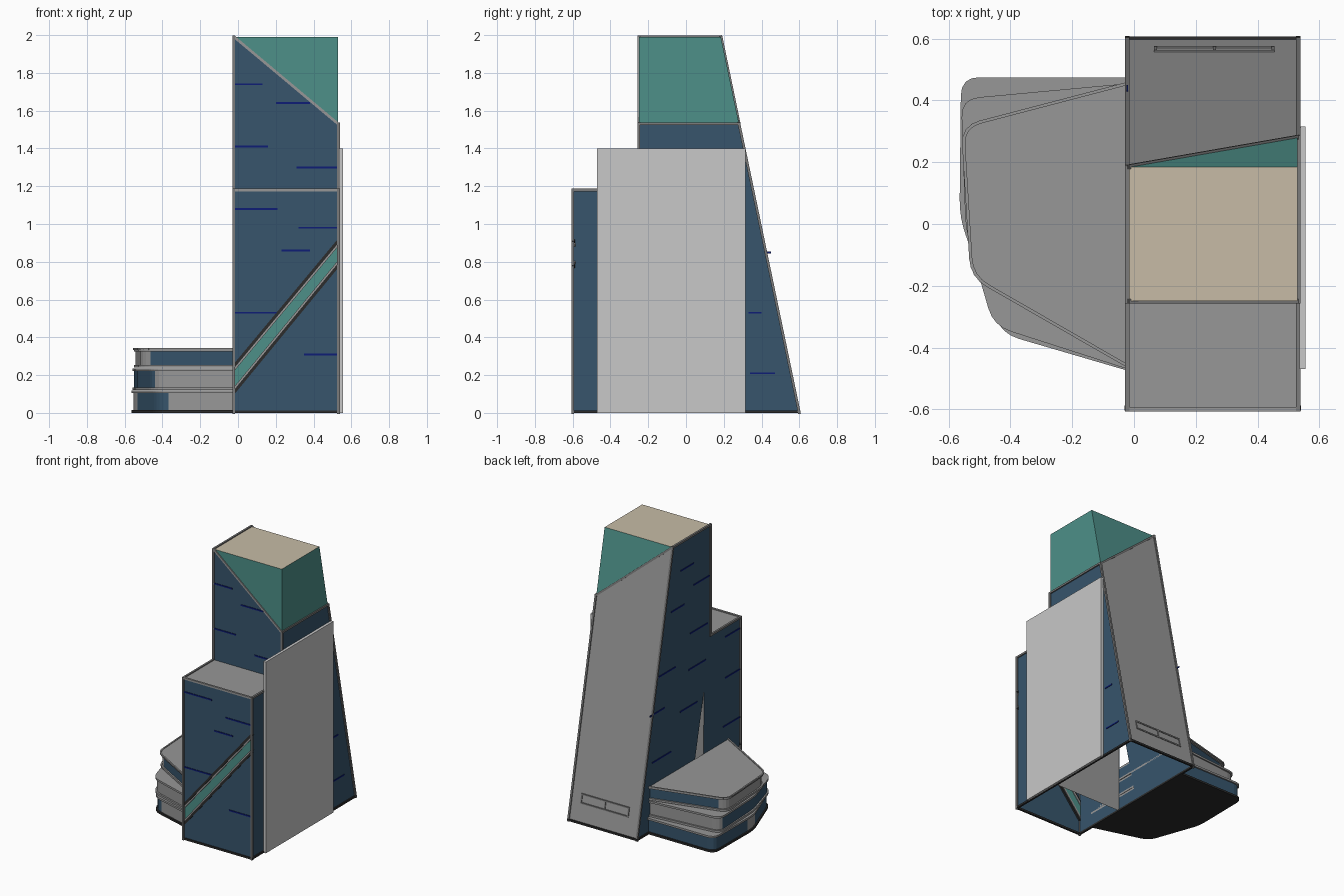
import bpy, bmesh
from mathutils import Vector

if "Cube" in bpy.data.objects:
    bpy.data.objects.remove(bpy.data.objects["Cube"])


def material(name, r, g, b):
    m = bpy.data.materials.new(name)
    m.use_nodes = True
    m.diffuse_color = (r, g, b, 1)
    m.node_tree.nodes["Principled BSDF"].inputs["Base Color"].default_value = (r, g, b, 1)
    return m


BLUE = material("blue_glass", .038, .09, .15)
TEAL = material("teal_glass", .075, .28, .25)
GREY = material("concrete_grey", .31, .31, .31)
PALE = material("pale_panel", .58, .58, .58)
BEIGE = material("beige_roof", .57, .5, .38)
NAVY = material("navy_line", .004, .012, .18)
FRAME = material("frame_grey", .2, .2, .2)
DARK = material("dark_trim", .025, .025, .025)


def build(name, verts, faces, *mats):
    mesh = bpy.data.meshes.new(name)
    mesh.from_pydata([tuple(v) for v in verts], [], faces)
    for m in mats:
        mesh.materials.append(m)
    bm = bmesh.new()
    bm.from_mesh(mesh)
    bmesh.ops.recalc_face_normals(bm, faces=bm.faces)
    bm.to_mesh(mesh)
    bm.free()
    ob = bpy.data.objects.new(name, mesh)
    bpy.context.scene.collection.objects.link(ob)
    return ob


def panel(name, pts, mat):
    return build(name, pts, [range(len(pts))], mat)


def extrude(name, pts, offset, *mats):
    n = len(pts)
    pts = [Vector(p) for p in pts]
    faces = [range(n), range(n, 2 * n)]
    faces += [(i, (i + 1) % n, (i + 1) % n + n, i + n) for i in range(n)]
    return build(name, pts + [p + Vector(offset) for p in pts], faces, *mats)


def box(name, a, b, mat):
    (x0, y0, z0), (x1, y1, z1) = a, b
    base = [(x0, y0, z0), (x1, y0, z0), (x1, y1, z0), (x0, y1, z0)]
    return extrude(name, base, (0, 0, z1 - z0), mat)


def beam(name, a, b, mat=FRAME, w=.014):
    a, b = Vector(a), Vector(b)
    d = (b - a).normalized()
    up = Vector((0, 1, 0)) if abs(d.y) < .9 else Vector((0, 0, 1))
    u = d.cross(up).normalized() * w / 2
    v = d.cross(u).normalized() * w / 2
    a, b = a - d * w * .4, b + d * w * .4
    return extrude(name, [a + u + v, a - u + v, a - u - v, a + u - v], b - a, mat)


# Main tower dimensions
L, R = -.02, .53
FRONT, STEP, BACK = -.6, -.25, .6
LOW, SHOULDER, TOP = 1.18, 1.53, 1.99


def back_y(z):
    return BACK - .415 * z / TOP


# Side walls; the left one has a tall wedge-shaped opening
left = [(FRONT, 0), (FRONT, LOW), (STEP, LOW), (STEP, TOP), (back_y(TOP), TOP),
        (BACK, 0), (0, 0), (-.18, .8), (-.17, 0)]
right = [(FRONT, 0), (FRONT, LOW), (STEP, LOW), (STEP, SHOULDER),
         (back_y(SHOULDER), SHOULDER), (BACK, 0)]
panel("left_wall", [(L, y, z) for y, z in left], BLUE)
panel("right_wall", [(R, y, z) for y, z in right], BLUE)
panel("passage_partition", [(L, -.18, 0), (R, -.18, 0), (R, -.18, .8), (L, -.18, .8)], GREY)

# Front walls, split by the slanted band
panel("front_wall_lower", [(L, FRONT, 0), (R, FRONT, 0), (R, FRONT, .78), (L, FRONT, .11)], BLUE)
panel("front_wall_upper", [(L, FRONT, .25), (R, FRONT, .91), (R, FRONT, LOW), (L, FRONT, LOW)], BLUE)
panel("slanted_band", [(L, -.59, .11), (R, -.59, .78), (R, -.59, .91), (L, -.59, .25)], TEAL)
for side, za, zb, s in (("lower", .11, .78, 1), ("upper", .25, .91, -1)):
    beam(f"band_{side}_trim", (L, -.596, za), (R, -.596, zb), DARK, .016)
    beam(f"band_{side}_lip", (L, -.592, za + s * .018), (R, -.592, zb + s * .018), GREY, .013)
panel("front_block_roof", [(L, FRONT, LOW), (R, FRONT, LOW), (R, STEP, LOW), (L, STEP, LOW)], GREY)
panel("upper_front_wall", [(L, STEP, LOW), (R, STEP, LOW), (R, STEP, SHOULDER), (L, STEP, TOP)], BLUE)

# Sloping back wall with a slot
panel("back_wall", [(L, BACK, 0), (R, BACK, 0), (R, back_y(SHOULDER), SHOULDER),
                    (L, back_y(TOP), TOP)], GREY)
for z in (.14, .2):
    beam("slot_rail", (.07, back_y(z), z), (.45, back_y(z), z), FRAME, .01)
for x in (.07, .26, .45):
    beam("slot_post", (x, back_y(.14), .14), (x, back_y(.2), .2), FRAME, .01)

# Glass crown with a flat roof
crown = [(L, STEP, TOP), (R, STEP, TOP), (R, STEP, SHOULDER),
         (L, back_y(TOP), TOP), (R, back_y(TOP), TOP), (R, back_y(SHOULDER), SHOULDER)]
crown_ob = build("glass_crown", crown, [(0, 2, 1), (3, 4, 5), (1, 2, 5, 4), (0, 1, 4, 3), (0, 3, 5, 2)], TEAL, BEIGE)
for f in crown_ob.data.polygons:
    f.material_index = int(f.normal.z > .9)

# Edge frames on both sides
for x, top in ((L - .002, TOP), (R + .002, SHOULDER)):
    path = [(FRONT, 0), (FRONT, LOW), (STEP, LOW), (STEP, top), (back_y(top), top), (BACK, 0)]
    for (ya, za), (yb, zb) in zip(path, path[1:]):
        beam("side_frame", (x, ya, za), (x, yb, zb))
    beam("side_footing", (x, FRONT, .006), (x, BACK, .006), DARK)
for y in (FRONT, BACK):
    beam("footing", (L, y, .006), (R, y, .006), DARK)
beam("front_block_coping", (L, FRONT, LOW), (R, FRONT, LOW), GREY)
beam("front_slant_frame", (L, STEP, TOP), (R, STEP, SHOULDER), GREY)
beam("back_slant_frame", (L, back_y(TOP), TOP), (R, back_y(SHOULDER), SHOULDER))

# Tall side slab
box("side_slab", (R + .005, -.47, 0), (.555, .315, 1.4), PALE)

# Thin navy lines on the glass
for x0, x1, z in ((-.02, .13, 1.74), (.2, .38, 1.64), (-.02, .16, 1.41), (.31, R, 1.3),
                  (-.02, .21, 1.08), (.32, R, .98), (.23, .38, .86), (-.02, .21, .53), (.35, R, .31)):
    y = STEP if z > LOW else FRONT
    box("front_line", (x0, y - .004, z - .005), (x1, y, z + .005), NAVY)
for y0, y1, z in ((-.06, .09, 1.78), (.05, .2, 1.52), (-.25, -.06, 1.62), (-.22, -.02, 1.28),
                  (.15, .37, 1.1), (-.2, 0, 1.02), (.28, .45, .85), (-.1, .1, .75), (.2, .42, .5),
                  (-.6, -.42, 1.1), (-.6, -.42, .8), (-.6, -.4, .45)):
    box("left_line", (L - .004, y0, z - .005), (L, y1, z + .005), NAVY)
for y0, y1, z in ((.33, .4, .53), (.34, .47, .21)):
    box("right_line", (R, y0, z - .005), (R + .004, y1, z + .005), NAVY)


def rounded(corners, inset=0):
    """Outline with rounded outer corners, pulled in toward the middle."""
    mid = Vector((-.25, 0))
    pts = [Vector(c) for c in corners]
    pts = [p + (mid - p).normalized() * inset if 0 < i < len(pts) - 1
           else p - Vector((0, inset if p.y > 0 else -inset)) for i, p in enumerate(pts)]
    out = [pts[0]]
    for a, p, b in zip(pts, pts[1:], pts[2:]):
        s, e = p + (a - p).normalized() * .06, p + (b - p).normalized() * .06
        for t in (0, .25, .5, .75, 1):
            out.append(s * (1 - t) ** 2 + p * 2 * t * (1 - t) + e * t * t)
    return out + [pts[-1]]


# Podium tiers: floor plate, glazed body with solid panels, roof plate
tiers = [
    ("bottom", 0, .118, [(L, .475), (-.56, .475), (-.565, .02), (-.43, -.355), (L, -.475)],
     lambda c: c.y < -.3 and c.x > -.35 or c.x < -.52 and c.y < .1),
    ("middle", .12, .235, [(L, .455), (-.56, .405), (-.545, -.02), (-.455, -.33), (L, -.47)],
     lambda c: -.43 < c.x < -.2 and c.y < 0 or c.y > .35),
    ("top", .24, .338, [(L, .455), (-.555, .315), (-.525, -.17), (L, -.46)],
     lambda c: -.53 < c.x < -.34 and c.y < 0 or c.x < -.4),
]
for name, z0, z1, corners, solid in tiers:
    edge = rounded(corners)
    for part, z, mat in (("floor", z0, DARK if z0 == 0 else GREY), ("roof", z1 - .014, GREY)):
        extrude(f"podium_{name}_{part}", [(p.x, p.y, z) for p in edge], (0, 0, .014), mat)
    body = extrude(f"podium_{name}_body", [(p.x, p.y, z0 + .014) for p in rounded(corners, .012)],
                   (0, 0, z1 - z0 - .028), BLUE, GREY)
    for f in body.data.polygons:
        f.material_index = int(abs(f.normal.z) < .5 and solid(f.center))
    # Raised rim round the roof
    if name == "top":
        for a, b in zip(edge, edge[1:]):
            beam("podium_rim", (a.x, a.y, z1), (b.x, b.y, z1), GREY, .01)
